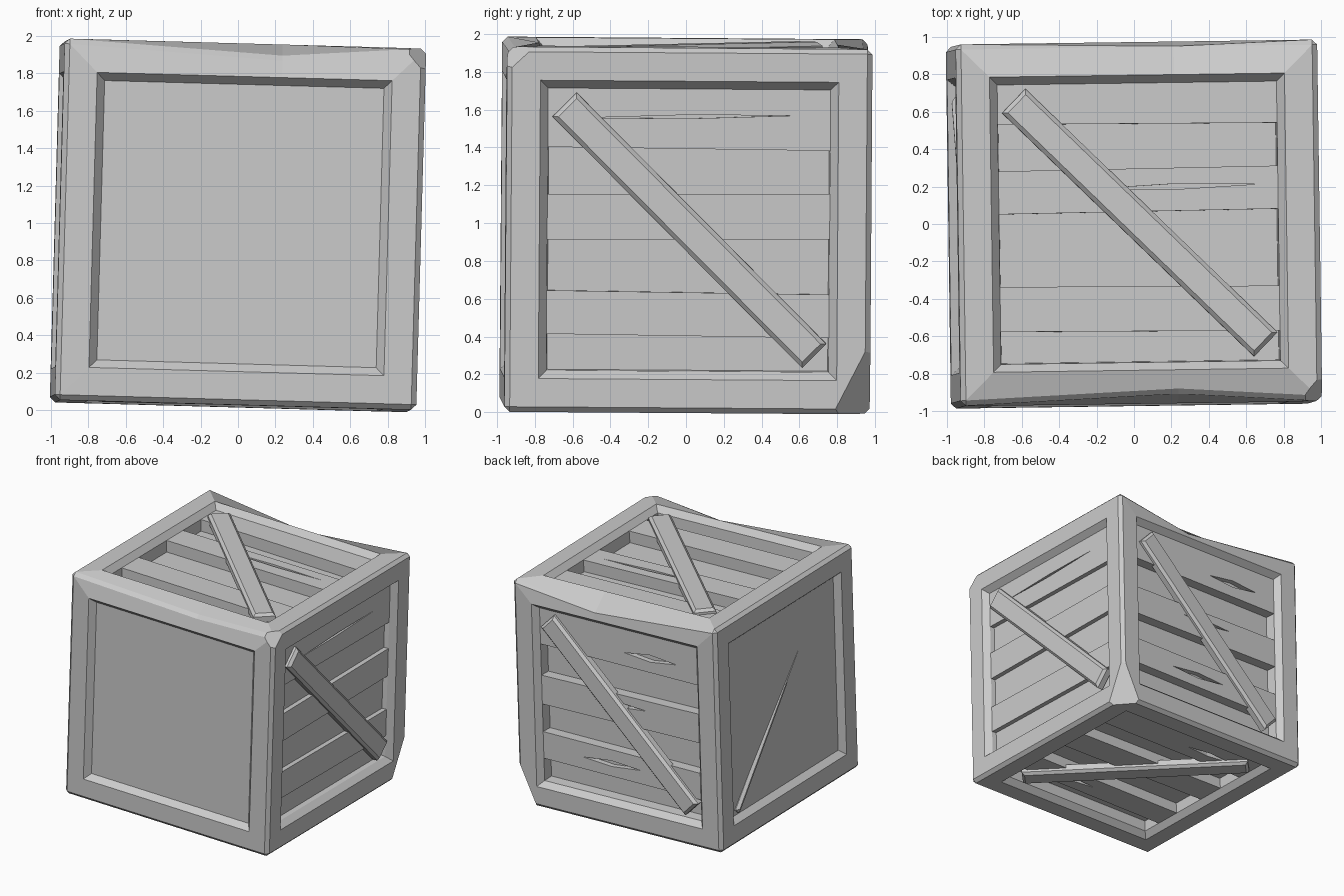
import bpy, bmesh
from math import radians, atan2, hypot
from mathutils import Matrix, Vector

if "Cube" in bpy.data.objects:
    bpy.data.objects.remove(bpy.data.objects["Cube"])

H = 0.967            # half size of crate
PANEL = H - 0.05     # level of the panels
GAP = {"right": 0.04, "back": 0.09, "top": 0.10, "bottom": 0.09}  # depth between slats
TILT = (Matrix.Translation((0, 0, 0.988)) @ Matrix.Rotation(radians(0.8), 4, 'Z')
        @ Matrix.Rotation(radians(1.6), 4, 'Y') @ Matrix.Rotation(radians(-0.4), 4, 'X'))


def axes(u, v, n):
    return Matrix((u, v, n)).transposed().to_4x4()


FACES = {
    "right": axes((0, 1, 0), (0, 0, 1), (1, 0, 0)),
    "back": axes((-1, 0, 0), (0, 0, 1), (0, 1, 0)),
    "top": axes((1, 0, 0), (0, 1, 0), (0, 0, 1)),
    "bottom": axes((-1, 0, 0), (0, 1, 0), (0, 0, -1)),
    "left": axes((0, -1, 0), (0, 0, 1), (-1, 0, 0)),
}


def finish(bm, name, m=Matrix()):
    bmesh.ops.transform(bm, matrix=TILT @ m, verts=bm.verts)
    bmesh.ops.recalc_face_normals(bm, faces=bm.faces)
    me = bpy.data.meshes.new(name)
    bm.to_mesh(me)
    bm.free()
    ob = bpy.data.objects.new(name, me)
    bpy.context.collection.objects.link(ob)
    return ob


def chip(bm, points):
    """Slice off a corner through three points and cap the cut."""
    a, b, c = map(Vector, points)
    n = (b - a).cross(c - a).normalized()
    if n.dot(a) < 0:
        n = -n
    geom = bm.verts[:] + bm.edges[:] + bm.faces[:]
    bmesh.ops.bisect_plane(bm, geom=geom, plane_co=a, plane_no=n, clear_outer=True)
    bmesh.ops.holes_fill(bm, edges=[e for e in bm.edges if e.is_boundary], sides=0)


# Crate body: a cube with framed, recessed faces
bm = bmesh.new()
bmesh.ops.create_cube(bm, size=2 * H)
faces = bm.faces[:]


def inset(fs, thickness, depth=0.0):
    bmesh.ops.inset_individual(bm, faces=fs, thickness=thickness, depth=depth,
                               use_even_offset=True)


inset(faces, 0.178)
inset(faces, 0.042, PANEL - H)
for side, gap in GAP.items():
    normal = FACES[side].col[2].xyz
    inset([f for f in faces if (normal - f.normal).length < 0.1], 0.005, -gap)

# Worn dips in the front and back top edges
bmesh.ops.bisect_plane(bm, geom=bm.verts[:] + bm.edges[:] + bm.faces[:],
                       plane_co=(0.2, 0, 0), plane_no=(1, 0, 0))
for v in bm.verts:
    if abs(v.co.x - 0.2) < 1e-3 and v.co.z > H - 0.01 and abs(v.co.y) > H - 0.01:
        v.co += Vector((0, 0.05, -0.06)) if v.co.y < 0 else Vector((0, -0.02, -0.10))

# Softened outer edges, then broken corners
outer = [e for e in bm.edges
         if all(sum(abs(c) > H - 0.11 for c in v.co) >= 2 for v in e.verts)]
bmesh.ops.bevel(bm, geom=outer, offset=0.028, segments=1, affect='EDGES')
chip(bm, [(H, 0.77, -H), (H, H, -0.58), (0.79, H, -H)])
chip(bm, [(H, -0.82, H), (H, -H, 0.83), (0.84, -H, H)])
finish(bm, "crate_frame")


def board(name, m, p, q, width, w0, w1, pitch=0.0):
    """Chamfered diagonal board from p to q on a face, between levels w0 and w1."""
    bm = bmesh.new()
    bmesh.ops.create_cube(bm, size=1)
    dx, dy = q[0] - p[0], q[1] - p[1]
    bmesh.ops.scale(bm, vec=(hypot(dx, dy), width, w1 - w0), verts=bm.verts)
    bmesh.ops.bevel(bm, geom=[e for e in bm.edges if all(v.co.z > 0 for v in e.verts)],
                    offset=0.022, segments=1, affect='EDGES')
    place = (Matrix.Translation(((p[0] + q[0]) / 2, (p[1] + q[1]) / 2, (w0 + w1) / 2))
             @ Matrix.Rotation(atan2(dy, dx), 4, 'Z') @ Matrix.Rotation(pitch, 4, 'Y'))
    finish(bm, name, m @ place)


SLATS = {  # lower and upper edge of each slat on its face
    "right": [(-0.56, -0.33), (-0.05, 0.19), (0.43, 0.76)],
    "back": [(-0.56, -0.33), (-0.08, 0.17), (0.43, 0.76)],
    "top": [(-0.58, -0.34), (0.06, 0.29), (0.53, 0.76)],
    "bottom": [(-0.57, -0.34), (-0.05, 0.2), (0.45, 0.76)],
}
CRACKS = {  # centre u, centre v, length, width
    "right": [(0.0, 0.60, 1.1, 0.02)],
    "back": [(0.3, 0.55, 0.5, 0.06), (-0.1, -0.45, 0.55, 0.05), (0.0, 0.08, 0.5, 0.04)],
    "top": [(0.18, 0.19, 0.92, 0.03)],
    "bottom": [(0.3, 0.58, 0.45, 0.05), (-0.3, -0.45, 0.45, 0.05)],
}

for side, gap in GAP.items():
    m = FACES[side]
    floor = PANEL - gap - 0.02
    # Slats across the face
    bm = bmesh.new()
    for i, (lo, hi) in enumerate(SLATS[side]):
        place = (Matrix.Translation((0, (lo + hi) / 2, (floor + PANEL) / 2))
                 @ Matrix.Rotation(radians((-0.5, 0.4, -0.4)[i]), 4, 'Z')
                 @ Matrix.Diagonal((1.51, hi - lo, PANEL - floor, 1)))
        bmesh.ops.create_cube(bm, size=1, matrix=place)
    slats = finish(bm, side + "_slats", m)

    # Splits in the wood
    bm = bmesh.new()
    for u, v, length, width in CRACKS[side]:
        place = (Matrix.Translation((u, v, PANEL)) @ Matrix.Rotation(radians(1), 4, 'Z')
                 @ Matrix.Diagonal((length / 2, width / 2, gap, 1)))
        bmesh.ops.create_cone(bm, cap_ends=True, segments=4, radius1=1, radius2=1,
                              depth=1, matrix=place)
    cutter = finish(bm, side + "_crack_cutter", m)
    cutter.hide_render = True
    cutter.hide_viewport = True
    mod = slats.modifiers.new("cracks", 'BOOLEAN')
    mod.object = cutter
    mod.operation = 'DIFFERENCE'
    mod.solver = 'EXACT'

    # Diagonal brace
    s = -1 if side == "bottom" else 1
    board(side + "_brace", m, (-0.66 * s, 0.66), (0.67 * s, -0.66), 0.18,
          PANEL - 0.03, H - 0.008)

# Brace almost sunk into the left panel
board("left_sunken_brace", FACES["left"], (-0.68, -0.72), (0.68, 0.80), 0.06,
      PANEL - 0.06, PANEL + 0.008, pitch=radians(1.2))
